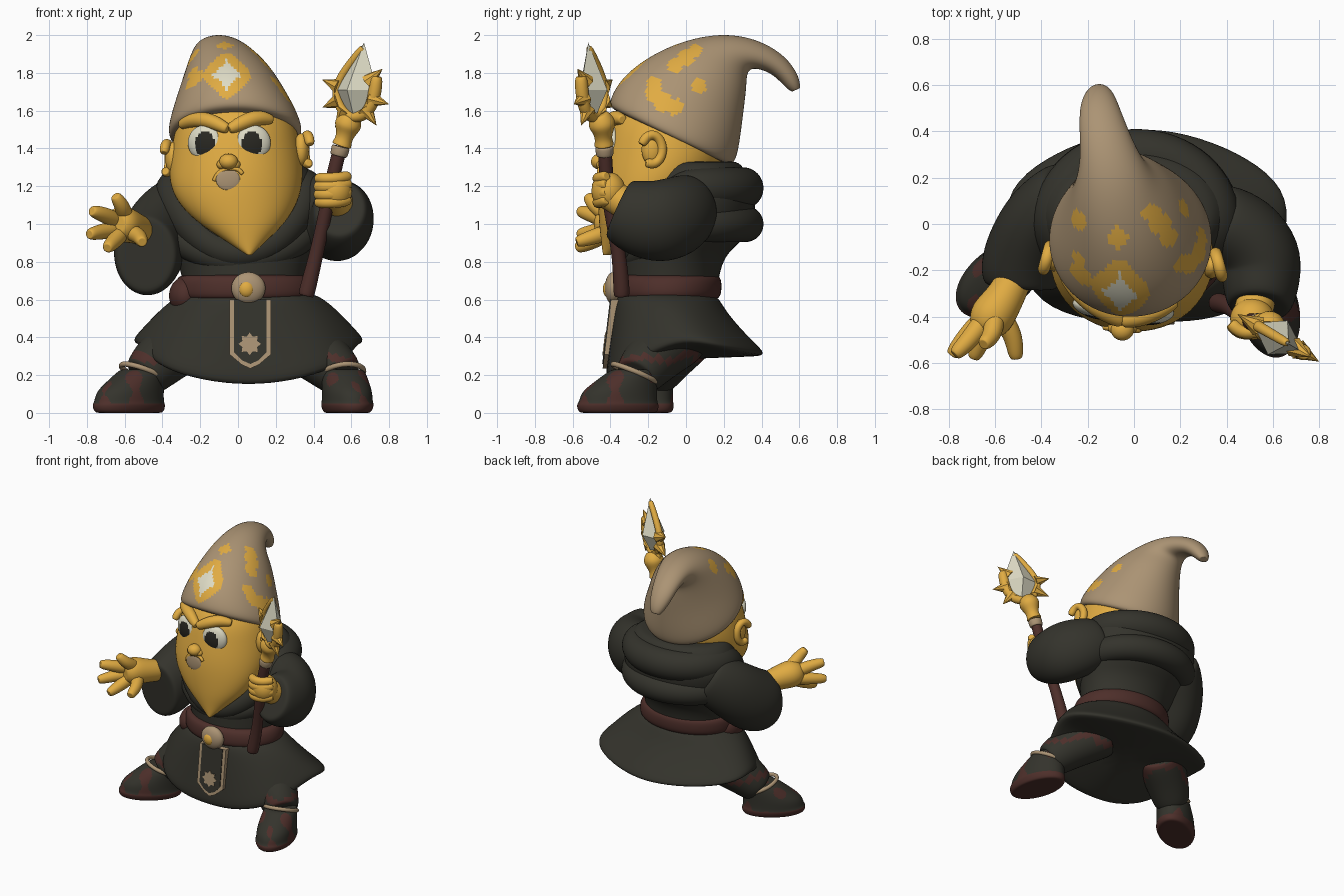
import bpy, bmesh
from math import sin, cos, pi, radians
from mathutils import Vector, Matrix
from mathutils.bvhtree import BVHTree

if "Cube" in bpy.data.objects:
    bpy.data.objects.remove(bpy.data.objects["Cube"])


def material(name, r, g, b):
    m = bpy.data.materials.new(name)
    m.use_nodes = True
    m.diffuse_color = (r, g, b, 1)
    node = next(n for n in m.node_tree.nodes if n.type == 'BSDF_PRINCIPLED')
    node.inputs["Base Color"].default_value = (r, g, b, 1)
    return m


GOLD = material("gold", .75, .41, .055)
TAN = material("tan cloth", .41, .295, .175)
DARK = material("dark robe", .034, .033, .025)
BROWN = material("brown leather", .075, .028, .023)
PALE = material("pale ivory", .73, .71, .56)
BLACK = material("pupil black", .022, .021, .016)
SIDES = 16


def finish(name, source, mats, level=0, smooth=True):
    me = bpy.data.meshes.new(name)
    bmesh.ops.recalc_face_normals(source, faces=source.faces)
    source.to_mesh(me)
    ob = bpy.data.objects.new(name, me)
    bpy.context.collection.objects.link(ob)
    if level:
        ob.modifiers.new("smooth", 'SUBSURF').levels = level
        dg = bpy.context.evaluated_depsgraph_get()
        baked = bpy.data.meshes.new_from_object(ob.evaluated_get(dg))
        ob.modifiers.clear()
        ob.data = baked
    for m in mats:
        ob.data.materials.append(m)
    for p in ob.data.polygons:
        p.use_smooth = smooth
    return ob


def paint(ob, rule):
    for p in ob.data.polygons:
        p.material_index = rule(p.center, p.normal)


def skin(name, rings, *mats, cyclic=False, level=2):
    """Loft rings of points into a smooth closed surface."""
    def scaled(ring, f):
        c = sum(ring, Vector()) / len(ring)
        return [c + (p - c) * f for p in ring]
    rings = [scaled(r, 1.026) for r in rings]
    if not cyclic:
        rings = [scaled(rings[0], .8)] + rings + [scaled(rings[-1], .8)]
    bm = bmesh.new()
    vs = [[bm.verts.new(p) for p in r] for r in rings]
    n = len(vs)
    for i in range(n if cyclic else n - 1):
        a, b = vs[i], vs[(i + 1) % n]
        for j in range(SIDES):
            k = (j + 1) % SIDES
            bm.faces.new((a[j], a[k], b[k], b[j]))
    if not cyclic:
        for r in (vs[0], vs[-1]):
            pole = bm.verts.new(sum((v.co for v in r), Vector()) / SIDES)
            for j in range(SIDES):
                bm.faces.new((r[j], r[(j + 1) % SIDES], pole))
    return finish(name, bm, mats, level)


def section(front, back, hw, cx=0):
    """Elliptical ring between a front and a back (y, z) point."""
    f, b = Vector((cx, *front)), Vector((cx, *back))
    return [(f + b) / 2 + (b - f) / 2 * sin(a) + Vector((hw * cos(a), 0, 0))
            for a in (2 * pi * j / SIDES for j in range(SIDES))]


def level_rings(rows):
    return [section((yf, z), (yb, z), hw, cx) for z, yf, yb, hw, cx in rows]


def tube(name, pts, *mats, ref=(0, 0, 1), cyclic=False, tall=1, cap=0):
    """Limb through (x, y, z, radius) points; tall stretches it upright, cap rounds its ends."""
    pts = [Vector(p) for p in pts]
    if cap:
        ends = []
        for a, b in ((pts[0], pts[1]), (pts[-1], pts[-2])):
            e = a.xyz + (a.xyz - b.xyz).normalized() * a.w * cap
            ends.append(Vector((*e, a.w * .7)))
        pts = [ends[0]] + pts + [ends[1]]
    rings, n = [], len(pts)
    for i, p in enumerate(pts):
        lo, hi = (i - 1, (i + 1) % n) if cyclic else (max(i - 1, 0), min(i + 1, n - 1))
        t = (pts[hi].xyz - pts[lo].xyz).normalized()
        u = t.cross(Vector(ref)).normalized()
        v = t.cross(u) * tall
        rings.append([p.xyz + p.w * (u * cos(a) + v * sin(a))
                      for a in (2 * pi * j / SIDES for j in range(SIDES))])
    return skin(name, rings, *mats, cyclic=cyclic)


def ball(name, loc, size, *mats, turn=0):
    bm = bmesh.new()
    mx = Matrix.Translation(loc) @ Matrix.Rotation(radians(turn), 4, 'Z') @ Matrix.Diagonal((*size, 1))
    bmesh.ops.create_uvsphere(bm, u_segments=40, v_segments=28, radius=1, matrix=mx)
    return finish(name, bm, mats)


def cone(name, base, direction, r, length, mat):
    bm = bmesh.new()
    mx = Matrix.Translation(base + direction * length / 2) @ direction.to_track_quat('Z', 'Y').to_matrix().to_4x4()
    bmesh.ops.create_cone(bm, cap_ends=True, segments=8, radius1=r, radius2=0, depth=length, matrix=mx)
    return finish(name, bm, [mat], smooth=False)


def plate(name, outline, y_at, thick, mat):
    bm = bmesh.new()
    face = bm.faces.new([bm.verts.new((x, y_at(z), z)) for x, z in outline])
    new = bmesh.ops.extrude_face_region(bm, geom=[face])["geom"]
    bmesh.ops.translate(bm, vec=(0, thick, 0), verts=[v for v in new if isinstance(v, bmesh.types.BMVert)])
    return finish(name, bm, [mat], smooth=False)


def star(cx, cz, r1, r2, n):
    return [(cx + (r1, r2)[i % 2] * cos(pi * i / n), cz + (r1, r2)[i % 2] * sin(pi * i / n)) for i in range(2 * n)]


# Head with pointed beard
head = skin("head", level_rings([
    (.835, -.44, -.40, .012, .06), (.92, -.45, -.25, .12, .04), (1.0, -.46, -.15, .225, .02),
    (1.1, -.465, 0, .31, 0), (1.2, -.465, .12, .35, -.01), (1.3, -.455, .2, .355, -.01),
    (1.42, -.43, .22, .34, -.01), (1.55, -.40, .2, .31, -.01), (1.66, -.3, .1, .22, -.01)]), GOLD)
bpy.context.view_layer.update()
tree = BVHTree.FromObject(head, bpy.context.evaluated_depsgraph_get())


def face_y(x, z):
    return tree.ray_cast(Vector((x, -2, z)), Vector((0, 1, 0)))[0].y


# Eyes, brows, nose, mouth and ears
for side, x, px, turn in (("right", -.175, -.175, -18), ("left", .08, .073, 8)):
    eye = ball(side + "_eye", (x, face_y(x, 1.43) + .02, 1.43), (.094, .04, .094), PALE, BLACK, turn=turn)
    paint(eye, lambda c, n: int(n.y < 0 and ((c.x - px) / .052) ** 2 + ((c.z - 1.422) / .068) ** 2 < 1))
for side, pts in (("right", [(-.29, 1.53, .03), (-.23, 1.555, .042), (-.15, 1.55, .042), (-.07, 1.51, .032)]),
                  ("left", [(-.03, 1.51, .032), (.04, 1.545, .042), (.11, 1.565, .042), (.165, 1.555, .03)])):
    tube(side + "_brow", [(x, face_y(x, z) - .015, z, r) for x, z, r in pts], GOLD, ref=(0, 1, 0), cap=.6)
ball("nose", (-.05, -.455, 1.33), (.05, .048, .042), GOLD)
for s in (-1, 1):
    ball("nostril", (-.05 + s * .035, -.445, 1.315), (.028, .03, .026), GOLD)
ball("mouth", (-.053, face_y(-.053, 1.235), 1.235), (.064, .01, .056), TAN)
tube("upper_lip", [(x, face_y(x, z) - .004, z, .012) for x, z in
                   ((-.125, 1.235), (-.10, 1.28), (-.05, 1.295), (0, 1.295), (.02, 1.27))], GOLD, ref=(0, 1, 0), cap=.6)
for s, x, y, z in ((1, .335, -.18, 1.395), (-1, -.345, -.15, 1.35)):
    ball("ear", (x, y, z), (.04, .055, .085), GOLD)
    tube("ear_rim", [(x + s * (.032 - .015 * cos(a)), y + .055 * cos(a), z + .078 * sin(a), .026)
                     for a in (radians(d) for d in range(-110, 151, 26))], GOLD, ref=(1, 0, 0), cap=.6)

# Curled hat with painted patches
hat = skin("hat", [section((a, b), (c, d), hw, cx) for a, b, c, d, hw, cx in (
    (-.405, 1.615, .25, 1.30, .355, -.015), (-.40, 1.67, .28, 1.40, .35, -.015),
    (-.33, 1.79, .30, 1.57, .29, -.03), (-.16, 1.91, .32, 1.72, .225, -.05),
    (.02, 1.98, .32, 1.80, .17, -.08), (.2, 2.01, .35, 1.83, .13, -.10),
    (.38, 1.98, .43, 1.81, .105, -.13), (.53, 1.89, .49, 1.765, .085, -.15),
    (.60, 1.78, .53, 1.72, .06, -.15), (.605, 1.72, .56, 1.70, .035, -.15))], TAN, GOLD, PALE, level=3)
BLOBS = [(1, -.12, 1.64, .05), (1, -.06, 1.62, .045), (1, -.17, 1.69, .045), (1, -.17, 1.75, .035),
         (1, -.06, 1.84, .04), (1, .0, 1.88, .045), (1, .05, 1.92, .035), (1, .07, 1.73, .04),
         (-1, -.22, 1.76, .05), (-1, -.15, 1.8, .035), (-1, .02, 1.88, .045)]


def hat_rule(c, n):
    dx, dz = abs(c.x + .06), abs(c.z - 1.79)
    if n.y < 0 and c.y < -.15:
        if dx ** .8 + dz ** .8 < .14:
            return 2
        if dx ** 1.2 + dz ** 1.2 < .086:
            return 1
    if n.z > 0 and abs(c.x + .07) + abs(c.y + .06) < .055:
        return 1
    return int(any(n.x * s > .25 and (c.y - y) ** 2 + (c.z - z) ** 2 < r * r for s, y, z, r in BLOBS))


paint(hat, hat_rule)

# Robe body and draped cowl
skin("robe_torso", level_rings([
    (.58, -.33, .16, .31, .03), (.72, -.33, .17, .32, .03), (.85, -.33, .21, .36, .02), (.93, -.33, .33, .41, .01),
    (1.1, -.31, .375, .45, 0), (1.2, -.24, .36, .43, 0), (1.33, -.2, .29, .35, 0)]), DARK)
for name, rx, back, front, z, dip, r in (("cowl_inner", .35, .31, .28, 1.19, .36, .11),
                                         ("cowl_outer", .37, .325, .27, 1.0, .2, .095)):
    tube(name, [(rx * cos(a) + .01, (back if sin(a) > 0 else front) * sin(a),
                 z - dip * max(0, -sin(a)) ** 1.4, r * (1 + .25 * min(0, sin(a))))
                for a in (2 * pi * i / 16 for i in range(16))], DARK, cyclic=True)

# Flared skirt with folds
skirt = []
for k in (0, .25, .5, .75, 1):
    ring = section((-.37 - .07 * k, 0), (.16 + .26 * k ** 1.3, 0), .36 + .26 * k ** .8, .055)
    for j, p in enumerate(ring):
        a = 2 * pi * j / SIDES
        hem = .38 - .25 * max(0, -sin(a)) ** 1.4 - .08 * max(0, sin(a))
        fold = (1 + .05 * k * sin(5 * a)) * (1 + .06 * k * sin(2 * a) ** 2)
        p.z = .63 + (hem - .63) * k
        p.x, p.y = .055 + (p.x - .055) * fold, p.y * fold
    skirt.append(ring)
skin("skirt", skirt, DARK)

# Belt, buckle, pouch and front flap
skin("belt", level_rings([(.60, -.375, .18, .365, .04), (.66, -.38, .19, .37, .04), (.73, -.365, .185, .355, .03)]), BROWN)
ball("pouch", (-.28, -.14, .62), (.085, .12, .10), BROWN)
ball("buckle", (.055, -.385, .66), (.09, .045, .085), TAN)
ball("buckle_gem", (.045, -.41, .655), (.042, .03, .045), GOLD)


def slope(offset):
    return lambda z: -.40 - (.58 - z) * .12 + offset


def flap(inset):
    lo, hi = -.045 + inset, .175 - inset
    return [(lo, .6), (lo, .31 + inset / 2), (.02, .255 + inset), (.065, .235 + inset),
            (.11, .255 + inset), (hi, .31 + inset / 2), (hi, .6)]


plate("flap_border", flap(0), slope(0), .04, TAN)
plate("flap_cloth", flap(.024), slope(-.005), .009, DARK)
plate("flap_star", star(.062, .365, .06, .042, 8), slope(-.01), .009, TAN)

# Arms, open hand and gripping fist
tube("right_sleeve", [(-.28, .14, 1.1, .15), (-.40, .04, 1.0, .165), (-.46, -.1, .88, .18), (-.485, -.2, .83, .18),
                      (-.49, -.27, .825, .16)], DARK, tall=1.25)
tube("left_sleeve", [(.34, .04, 1.1, .15), (.47, -.03, 1.04, .18), (.55, -.14, 1.01, .185), (.55, -.25, 1.03, .17),
                     (.54, -.36, 1.08, .14)], DARK, tall=1.2)
tube("right_palm", [(-.5, -.2, .96, .075), (-.55, -.31, .98, .08), (-.61, -.39, 1.0, .1), (-.635, -.44, 1.0, .085)],
     GOLD, cap=.3)
for tip in ([(-.60, -.40, 1.04), (-.61, -.48, 1.09), (-.64, -.51, 1.135)],
            [(-.65, -.42, 1.02), (-.71, -.50, 1.05), (-.76, -.55, 1.065)],
            [(-.66, -.42, .97), (-.72, -.48, .96), (-.775, -.55, .948)],
            [(-.62, -.42, .95), (-.66, -.50, .905), (-.685, -.56, .88)],
            [(-.57, -.40, .96), (-.52, -.48, .935), (-.51, -.56, .91)]):
    tube("right_finger", [(*p, r) for p, r in zip(tip, (.046, .041, .034))], GOLD, cap=.6)
tube("left_wrist", [(.54, -.28, 1.08, .08), (.52, -.36, 1.13, .085), (.5, -.42, 1.17, .08)], GOLD)
ball("left_fist", (.51, -.41, 1.175), (.095, .09, .1), GOLD)
for i in range(4):
    z, r = 1.115 + i * .042, .03 + .004 * (i in (1, 2))
    tube("left_finger", [(.575, -.43, z + .01, r), (.53, -.465, z, r), (.465, -.47, z, r), (.43, -.44, z, r)], GOLD, cap=.6)

# Staff with collar, crystal and spiked rim
tube("staff", [(.36, -.34, .62, .045), (.41, -.35, .82, .037), (.455, -.39, 1.02, .036), (.49, -.42, 1.2, .036),
               (.54, -.43, 1.4, .038)], BROWN, ref=(0, 1, 0))
tube("staff_band", [(.532, -.43, 1.36, .046), (.545, -.432, 1.41, .05)], TAN, ref=(0, 1, 0))
tube("staff_collar", [(.548, -.433, 1.415, .055), (.56, -.437, 1.45, .042),
                      (.573, -.44, 1.49, .055), (.583, -.443, 1.53, .078), (.598, -.46, 1.58, .05)], GOLD, ref=(0, 1, 0))
hub, U, N = Vector((.62, -.49, 1.69)), Vector((.86, -.5, 0)), Vector((.5, .86, 0))
UP = Vector((0, 0, 1))
rim = [(.13, .07), (.115, -.04), (.07, -.11), (0, -.13), (-.07, -.11), (-.115, -.03), (-.115, .05), (-.04, .15), (.04, .235)]
tube("crystal_rim", [(*(hub + U * u + UP * v), .036 - .002 * i) for i, (u, v) in enumerate(rim)], GOLD, ref=N, cap=.6)
bm = bmesh.new()
loop = [bm.verts.new(hub + U * u + N * n + UP * .02) for u, n in ((.135, 0), (0, .085), (-.125, 0), (0, -.085))]
for end in (hub + U * .055 + UP * .27, hub - UP * .15):
    pole = bm.verts.new(end)
    for i in range(4):
        bm.faces.new((loop[i], loop[(i + 1) % 4], pole))
finish("crystal", bm, [PALE], smooth=False)
for deg in (-15, 38, -52, 160, 200, 235):
    d = U * cos(radians(deg)) + UP * sin(radians(deg))
    cone("rim_spike", hub + d * .105, d, .045, .11, GOLD)

# Legs, ankle straps and boots with scuffed leather
for side, loc, turn, hip in (("left", (.575, -.345, 0), 14, (.25, -.02, .42)), ("right", (-.565, -.225, 0), -52, (-.22, 0, .42))):
    mx = Matrix.Translation(loc) @ Matrix.Rotation(radians(turn), 4, 'Z')
    ankle = mx @ Vector((0, .085, .19))
    knee = Vector(hip).lerp(ankle, .6) + Vector((0, 0, .03))
    leg = tube(side + "_leg", [(*hip, .17), (*knee, .155), (*ankle, .125)], DARK, BROWN)
    paint(leg, lambda c, n: int(.275 < c.z + .02 * sin(25 * c.x) < .315))
    boot = skin(side + "_boot", [[mx @ p for p in r] for r in level_rings([
        (0, -.23, .2, .12, 0), (.045, -.24, .205, .135, 0), (.055, -.225, .195, .128, 0), (.11, -.215, .195, .128, 0),
        (.165, -.14, .195, .122, 0), (.23, -.05, .195, .11, 0)])], DARK, BROWN, level=3)
    inv = mx.inverted()

    def scuffs(c, n):
        p = inv @ c
        return int(p.z < .05 or sin(32 * p.x + 9 * p.z) * sin(26 * p.y) + sin(40 * p.z) * .3 > .55)

    paint(boot, scuffs)
    tube(side + "_strap", [(*(mx @ Vector((.112 * cos(a), .075 + .118 * sin(a), .21 - .05 * sin(a)))), .014)
                           for a in (2 * pi * i / 14 for i in range(14))], TAN, cyclic=True)
